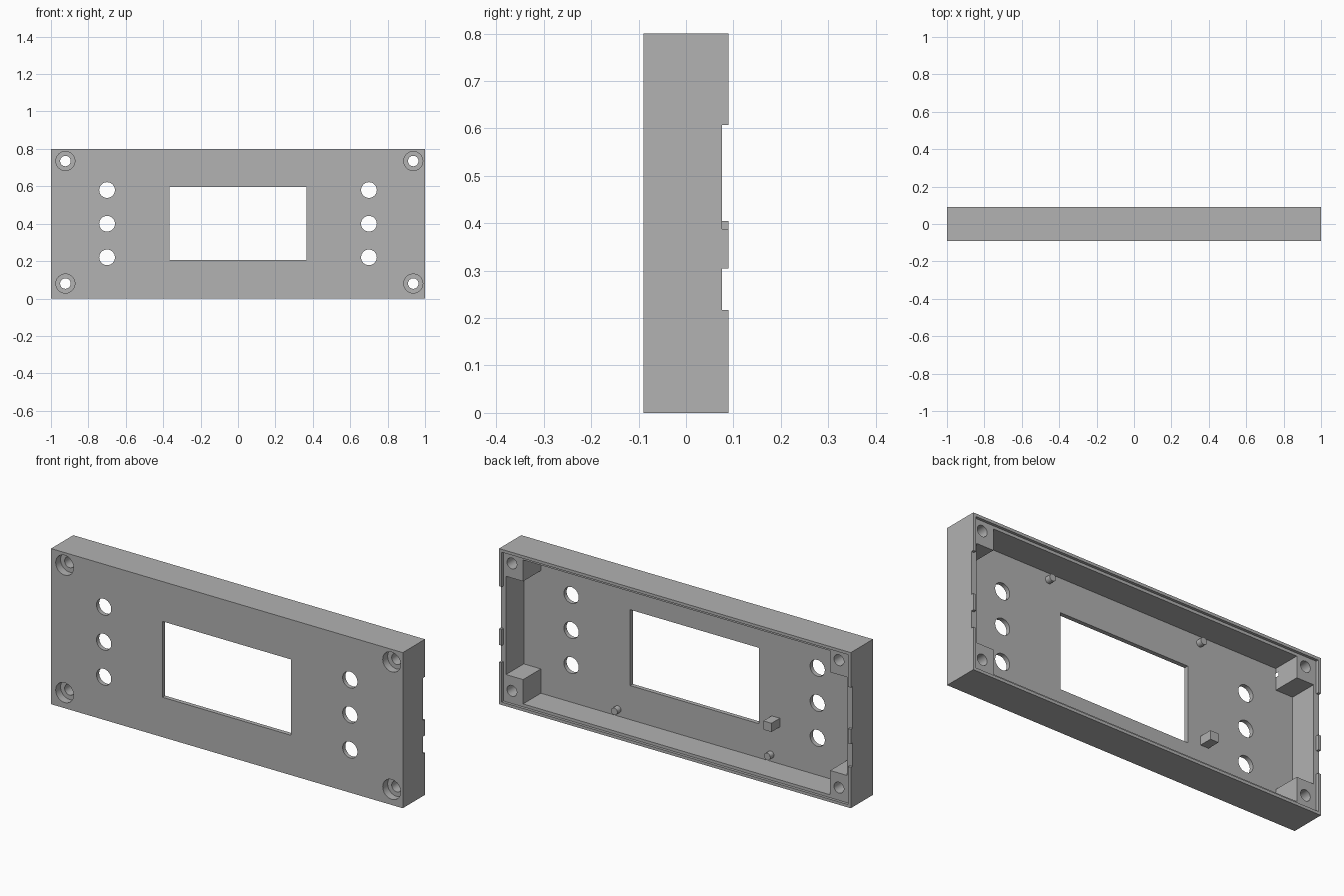
import bpy
import math

if "Cube" in bpy.data.objects:
    bpy.data.objects.remove(bpy.data.objects["Cube"], do_unlink=True)

BACK, LEDGE, FLOOR, FRONT = 0.09, 0.076, -0.068, -0.09
HEIGHT = 0.8

grey = bpy.data.materials.new("plain grey")
grey.use_nodes = True
colour = (0.445, 0.445, 0.445, 1)
grey.diffuse_color = colour
grey.node_tree.nodes["Principled BSDF"].inputs["Base Color"].default_value = colour


def box(name, x, y, z):
    """Box from (min, max) ranges."""
    mid = [(a + b) / 2 for a, b in (x, y, z)]
    bpy.ops.mesh.primitive_cube_add(size=1, location=mid)
    ob = bpy.context.object
    ob.name = name
    ob.scale = [b - a for a, b in (x, y, z)]
    bpy.ops.object.transform_apply(location=True, rotation=True, scale=True)
    ob.data.materials.append(grey)
    return ob


def rod(name, x, z, radius, y):
    """Cylinder along the depth axis."""
    bpy.ops.mesh.primitive_cylinder_add(
        vertices=32, radius=radius, depth=y[1] - y[0],
        location=(x, (y[0] + y[1]) / 2, z), rotation=(math.pi / 2, 0, 0))
    ob = bpy.context.object
    ob.name = name
    bpy.ops.object.transform_apply(location=True, rotation=True, scale=True)
    ob.data.materials.append(grey)
    return ob


def combine(target, tool, operation):
    """Apply a boolean and discard the tool."""
    tool.hide_render = True
    bpy.context.view_layer.objects.active = target
    mod = target.modifiers.new("bool", "BOOLEAN")
    mod.operation, mod.solver, mod.object = operation, "EXACT", tool
    bpy.ops.object.modifier_apply(modifier=mod.name)
    bpy.data.objects.remove(tool, do_unlink=True)


def cut(tool):
    combine(case, tool, "DIFFERENCE")


# Open-backed case with a stepped rim
case = box("case", (-1, 1), (FRONT, BACK), (0, HEIGHT))
wall, lip = 0.03, 0.015
cut(box("cavity", (wall - 1, 1 - wall), (FLOOR, 0.2), (wall, HEIGHT - wall)))
cut(box("rim_step", (lip - 1, 1 - lip), (LEDGE, 0.2), (lip, HEIGHT - lip)))

# Corner screw posts
for x in ((-0.98, -0.873), (0.873, 0.98)):
    for z in ((0.02, 0.155), (0.66, 0.78)):
        combine(case, box("post", x, (FLOOR - 0.01, LEDGE), z), "UNION")

# Screw holes with counterbores
for x in (-0.923, 0.937):
    for z in (0.08, 0.735):
        cut(rod("screw_hole", x, z, 0.028, (-0.2, 0.2)))
        cut(rod("counterbore", x, z, 0.051, (-0.2, FRONT + 0.04)))

# Display window and button holes
cut(box("window", (-0.367, 0.365), (-0.2, 0), (0.205, 0.595)))
for x in (-0.7, 0.7):
    for z in (0.22, 0.4, 0.58):
        cut(rod("button_hole", x, z, 0.042, (-0.2, 0)))

# Notches in the side rims
for x, spans in (((0.95, 1.1), ((0.388, 0.607), (0.217, 0.305))),
                 ((-1.1, -0.95), ((0.405, 0.62), (0.21, 0.33)))):
    for z in spans:
        cut(box("rim_notch", x, (LEDGE, 0.2), z))

# Locating pegs and support block on the inner face
pegs = [rod("peg", x, z, 0.018, (FLOOR, FLOOR + 0.03))
        for x in (-0.435, 0.435) for z in (0.065, 0.735)]
box("support_block", (-0.486, -0.44), (FLOOR, 0), (0.22, 0.265))

# Smooth round surfaces, keep edges crisp
bpy.ops.object.select_all(action="DESELECT")
for ob in [case] + pegs:
    ob.select_set(True)
bpy.context.view_layer.objects.active = case
bpy.ops.object.shade_smooth_by_angle(angle=math.radians(30))
